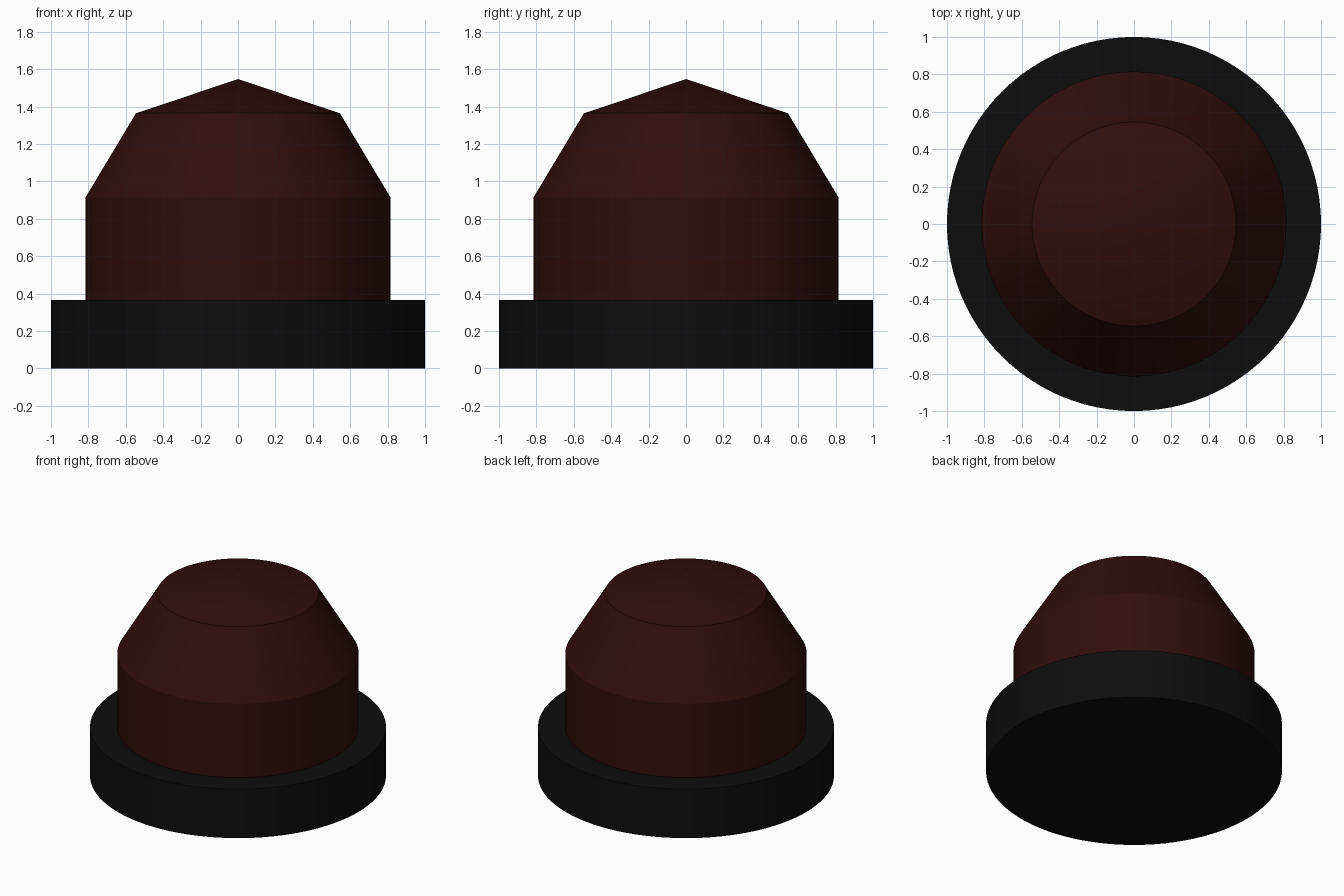
import bpy
import bmesh
import math

cube = bpy.data.objects.get("Cube")
if cube:
    bpy.data.objects.remove(cube, do_unlink=True)

SEGMENTS = 96


def make_material(name, colour):
    mat = bpy.data.materials.new(name)
    mat.use_nodes = True
    mat.diffuse_color = colour
    mat.node_tree.nodes["Principled BSDF"].inputs["Base Color"].default_value = colour
    return mat


def lathe(name, profile, mat):
    """Spin a (radius, height) profile that starts and ends on the z axis."""
    bm = bmesh.new()
    verts = [bm.verts.new((r, 0, z)) for r, z in profile]
    edges = [bm.edges.new(pair) for pair in zip(verts, verts[1:])]
    bmesh.ops.spin(bm, geom=verts + edges, cent=(0, 0, 0), axis=(0, 0, 1),
                   angle=math.tau, steps=SEGMENTS, use_merge=True)
    bmesh.ops.remove_doubles(bm, verts=bm.verts, dist=0.0001)
    bmesh.ops.recalc_face_normals(bm, faces=bm.faces)
    mesh = bpy.data.meshes.new(name)
    bm.to_mesh(mesh)
    bm.free()
    mesh.materials.append(mat)
    obj = bpy.data.objects.new(name, mesh)
    bpy.context.collection.objects.link(obj)
    bpy.ops.object.select_all(action="DESELECT")
    obj.select_set(True)
    bpy.context.view_layer.objects.active = obj
    bpy.ops.object.shade_smooth_by_angle(angle=math.radians(15))
    return obj


black = make_material("black plastic", (0.004, 0.004, 0.004, 1))
dark_red = make_material("dark red lens", (0.03, 0.004, 0.004, 1))

# Wide round base
lathe("base", [(0, 0), (1, 0), (1, 0.365), (0, 0.365)], black)

# Lens: straight wall, sloped shoulder and shallow conical cap
lathe("lens", [(0, 0.36), (0.815, 0.36), (0.815, 0.915),
               (0.545, 1.365), (0, 1.547)], dark_red)
